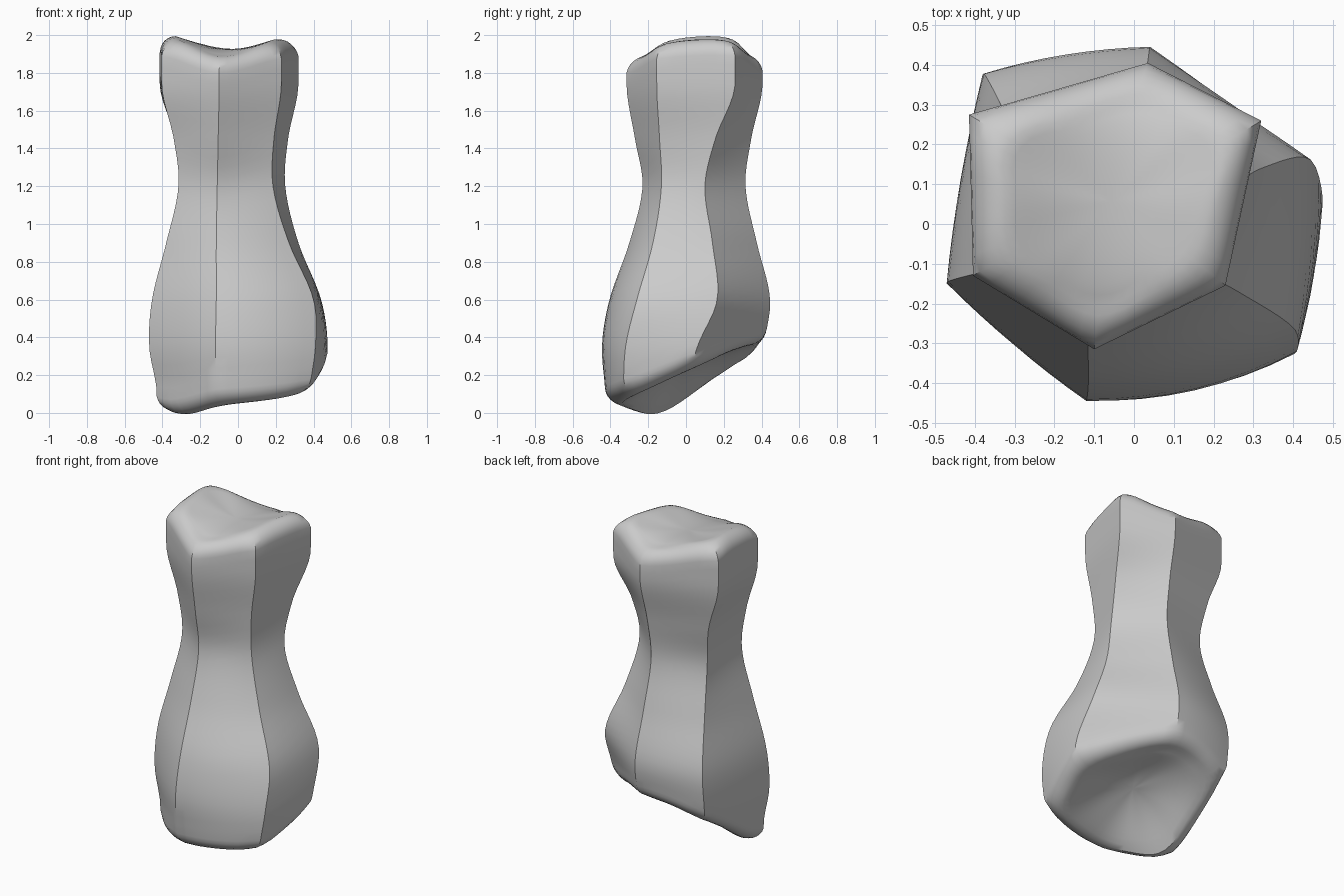
import bpy, bmesh, math
from mathutils import Vector

if "Cube" in bpy.data.objects:
    bpy.data.objects.remove(bpy.data.objects["Cube"])

# Six corner ridges: plan position at each key height, then bottom and top rim heights, then low bulge of the next side
KEYS = [.1, .35, .6, .9, 1.2, 1.45, 1.75]
RIDGES = [
    ([(-.12, -.425), (-.12, -.445), (-.115, -.405), (-.115, -.30), (-.11, -.23), (-.105, -.27), (-.10, -.315)], .04, 1.885, .035),
    ([(.38, -.33), (.41, -.32), (.40, -.26), (.27, -.175), (.185, -.13), (.19, -.14), (.23, -.155)], .095, 1.96, .01),
    ([(.45, .0), (.475, .06), (.44, .165), (.32, .14), (.25, .10), (.265, .155), (.32, .26)], .235, 1.975, 0),
    ([(.04, .38), (.04, .41), (.04, .445), (.03, .375), (.02, .315), (.025, .345), (.035, .405)], .36, 1.895, .015),
    ([(-.36, .33), (-.38, .36), (-.375, .375), (-.33, .29), (-.30, .22), (-.33, .25), (-.415, .275)], .28, 1.99, .01),
    ([(-.43, -.15), (-.47, -.15), (-.455, -.14), (-.38, -.12), (-.315, -.10), (-.34, -.11), (-.405, -.13)], .0, 1.975, .01),
]
N, LEVELS, R = 8, 30, .085      # steps per side, rings on the sides, rim radius
COUNT = 6 * N


def hermite(a, b, ma, mb, t):
    return (a * (2*t**3 - 3*t**2 + 1) + ma * (t**3 - 2*t**2 + t)
            + b * (3*t**2 - 2*t**3) + mb * (t**3 - t**2))


def ridge_at(pts, z):
    z = min(max(z, KEYS[0]), KEYS[-1])
    i = max(k for k in range(len(KEYS) - 1) if KEYS[k] <= z)

    def slope(k):
        if k in (0, len(KEYS) - 1):
            return Vector((0, 0))
        return (Vector(pts[k+1]) - Vector(pts[k-1])) / (KEYS[k+1] - KEYS[k-1])
    h = KEYS[i+1] - KEYS[i]
    return hermite(Vector(pts[i]), Vector(pts[i+1]), slope(i) * h, slope(i+1) * h, (z - KEYS[i]) / h)


def rim_height(which, j, f):
    a, b, c, d = (RIDGES[(j + k) % 6][which] for k in (-1, 0, 1, 2))
    return hermite(b, c, (c - a) / 2, (d - b) / 2, f)


def side_ring(t):
    ring = []
    for j in range(6):
        for s in range(N):
            f = s / N
            lo, hi = rim_height(1, j, f) + R, rim_height(2, j, f) - R
            z = lo + (hi - lo) * t
            a, b = ridge_at(RIDGES[j][0], z), ridge_at(RIDGES[(j+1) % 6][0], z)
            out = Vector((b.y - a.y, a.x - b.x)).normalized()
            p = a.lerp(b, f) + out * RIDGES[j][3] * 4 * f * (1 - f) * min(1, max(0, (1.2 - z) / .6))
            ring.append(Vector((p.x, p.y, z)))
    return ring


def soften(ring, w=2):
    """Round the corners of a ring by a moving average."""
    return [sum((ring[(i + k) % COUNT] for k in range(-w, w + 1)), Vector()) / (2 * w + 1) for i in range(COUNT)]


def cap_rings(base, sign, dish):
    """Rounded rim followed by a smooth dished cap."""
    c = sum(base, Vector()) / COUNT
    soft = soften(base)
    rings = []
    for k in range(1, 7):
        a = math.pi / 2 * k / 6
        ring = []
        for p0, q in zip(base, soft):
            p = p0.lerp(q, k / 6)
            inward = Vector((c.x - p.x, c.y - p.y, 0)).normalized()
            ring.append(p + inward * R * (1 - math.cos(a)) + Vector((0, 0, sign * R * math.sin(a))))
        rings.append(ring)
    rim = rings[-1]
    # low harmonics of the rim height carry the saddle smoothly across the cap
    mean = sum(p.z for p in rim) / COUNT
    ang = [2 * math.pi * i / COUNT for i in range(COUNT)]
    waves = [(n, sum(p.z * math.cos(n * a) for p, a in zip(rim, ang)) * 2 / COUNT,
              sum(p.z * math.sin(n * a) for p, a in zip(rim, ang)) * 2 / COUNT) for n in range(1, 9)]
    for k in range(1, 10):
        r = 1 - k / 10
        ring = []
        for p, a in zip(rim, ang):
            full = mean + sum(x * math.cos(n*a) + y * math.sin(n*a) for n, x, y in waves)
            z = mean + sum(r**n * (x * math.cos(n*a) + y * math.sin(n*a)) for n, x, y in waves)
            ring.append(Vector((c.x + (p.x - c.x) * r, c.y + (p.y - c.y) * r,
                                z + (p.z - full) * r**9 + dish * (1 - r*r)**1.5)))
        rings.append(ring)
    return rings, Vector((c.x, c.y, mean + dish))


# Waisted six-sided body with dished, slanted ends
sides = [side_ring(i / LEVELS) for i in range(LEVELS + 1)]
bottom, low_c = cap_rings(sides[0], -1, .08)
top, high_c = cap_rings(sides[-1], 1, -.02)
bm = bmesh.new()
rings = [[bm.verts.new(p) for p in ring] for ring in bottom[::-1] + sides + top]
for a, b in zip(rings, rings[1:]):
    for i in range(COUNT):
        k = (i + 1) % COUNT
        bm.faces.new((a[i], a[k], b[k], b[i]))
for ring, c in ((rings[0], low_c), (rings[-1], high_c)):
    v = bm.verts.new(c)
    for i in range(COUNT):
        bm.faces.new((ring[i], ring[(i + 1) % COUNT], v))
bmesh.ops.recalc_face_normals(bm, faces=bm.faces)
mesh = bpy.data.meshes.new("waisted_body")
bm.to_mesh(mesh)
bm.free()
body = bpy.data.objects.new("waisted_body", mesh)
bpy.context.collection.objects.link(body)
bpy.context.view_layer.objects.active = body
body.select_set(True)
bpy.ops.object.shade_smooth_by_angle(angle=math.radians(35))
